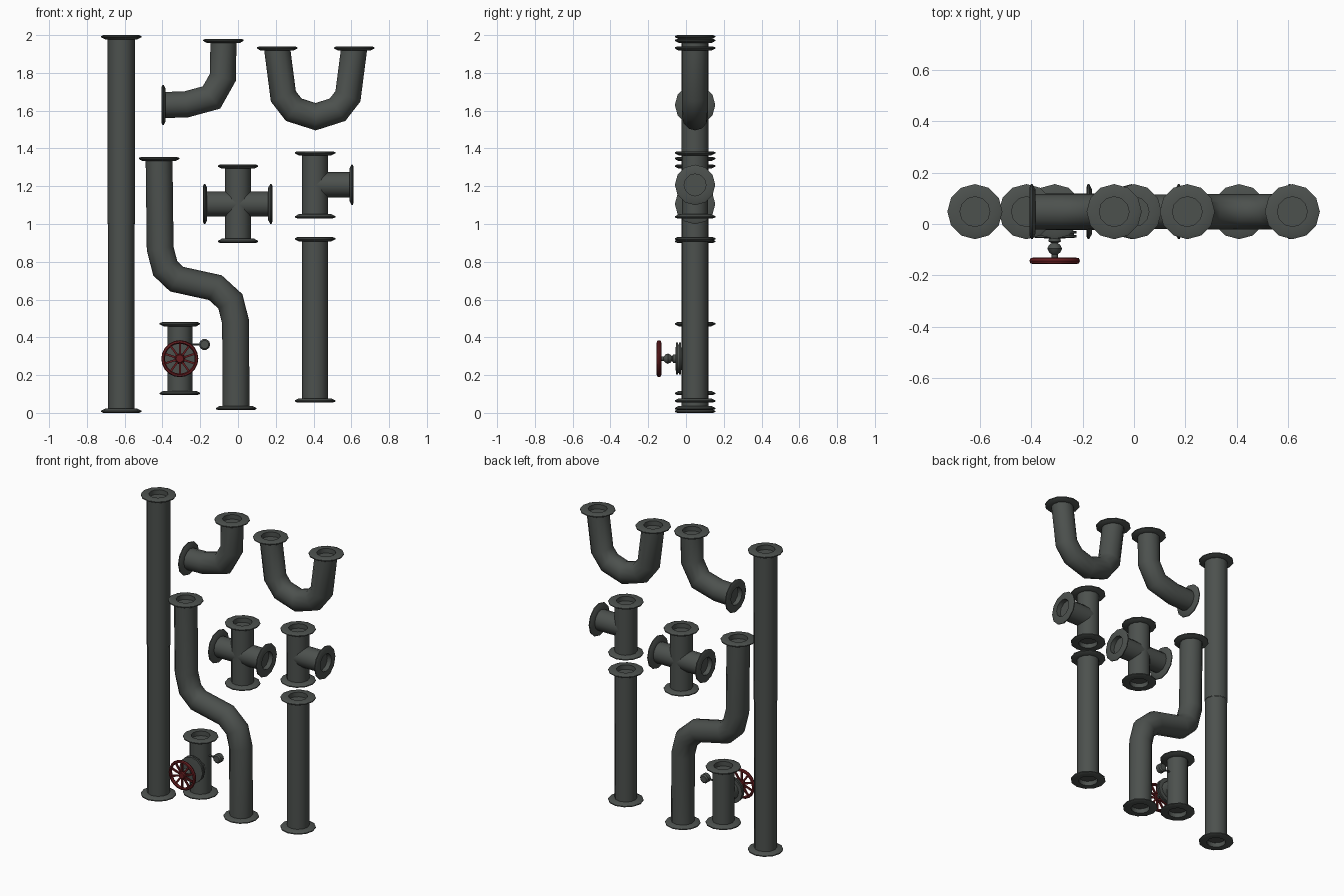
import bpy, bmesh, math
from mathutils import Vector, Matrix

if "Cube" in bpy.data.objects:
    bpy.data.objects.remove(bpy.data.objects["Cube"])

Y0 = 0.048          # depth of the pipe centre plane
R = 0.069           # pipe radius


def material(name, rgb):
    m = bpy.data.materials.new(name)
    m.diffuse_color = (*rgb, 1)
    m.use_nodes = True
    m.node_tree.nodes["Principled BSDF"].inputs["Base Color"].default_value = m.diffuse_color
    return m


IRON = material("dark iron", (0.073, 0.082, 0.076))
RED = material("dark red paint", (0.13, 0.012, 0.014))


def finish(name, bm, mat, angle=40):
    bmesh.ops.remove_doubles(bm, verts=bm.verts, dist=1e-5)
    bmesh.ops.recalc_face_normals(bm, faces=bm.faces)
    me = bpy.data.meshes.new(name)
    bm.to_mesh(me)
    bm.free()
    me.materials.append(mat)
    ob = bpy.data.objects.new(name, me)
    bpy.context.collection.objects.link(ob)
    bpy.ops.object.select_all(action='DESELECT')
    ob.select_set(True)
    bpy.context.view_layer.objects.active = ob
    bpy.ops.object.shade_smooth_by_angle(angle=math.radians(angle))
    return ob


def bridge(bm, rings, closed=False):
    n = len(rings[0])
    pairs = list(zip(rings, rings[1:])) + ([(rings[-1], rings[0])] if closed else [])
    for a, b in pairs:
        for i in range(n):
            j = (i + 1) % n
            bm.faces.new((a[i], a[j], b[j], b[i]))


def lathe(name, profile, origin, axis, mat=IRON, n=12, closed=False):
    """Revolve (radius, height) pairs about an axis through origin."""
    bm = bmesh.new()
    mtx = Matrix.Translation(origin) @ Vector(axis).to_track_quat('Z', 'Y').to_matrix().to_4x4()
    rings = []
    for r, h in profile:
        rings.append([bm.verts.new(mtx @ Vector((r * math.cos(k * math.tau / n),
                                                 r * math.sin(k * math.tau / n), h)))
                      for k in range(n)])
    bridge(bm, rings, closed)
    bmesh.ops.dissolve_degenerate(bm, dist=1e-6, edges=bm.edges)
    return finish(name, bm, mat)


def flange(name, x, z, axis):
    """Rimmed end plate with a recessed bore, outer face at (x, z)."""
    lathe(name, [(0, -0.03), (0.058, -0.03), (0.058, 0), (0.095, 0), (0.107, -0.005),
                 (0.107, -0.011), (0.086, -0.022), (0.06, -0.022)], (x, Y0, z), axis)


def pipe(name, pts, r=R, n=12):
    """Sweep a circle along an x-z path with mitred joints."""
    bm = bmesh.new()
    p = [Vector((x, 0, z)) for x, z in pts]
    rings = []
    for i, c in enumerate(p):
        a = (c - p[i - 1]).normalized() if i else (p[1] - c).normalized()
        b = (p[i + 1] - c).normalized() if i < len(p) - 1 else a
        t = (a + b).normalized()
        side = Vector((t.z, 0, -t.x)) / max(0.5, t.dot(a))
        rings.append([bm.verts.new(c + side * r * math.cos(k * math.tau / n)
                                   + Vector((0, Y0 + r * math.sin(k * math.tau / n), 0)))
                      for k in range(n)])
    bridge(bm, rings)
    finish(name, bm, IRON, 50)


UP, DOWN, LEFT, RIGHT, FRONT = (0, 0, 1), (0, 0, -1), (-1, 0, 0), (1, 0, 0), (0, -1, 0)

# Long straight pipe in two lengths
pipe("long_pipe_lower", [(-0.618, 0.01), (-0.618, 1.0)], 0.069)
pipe("long_pipe_upper", [(-0.618, 1.0), (-0.618, 1.99)], 0.072)
flange("long_pipe_flange_top", -0.618, 2.0, UP)
flange("long_pipe_flange_bottom", -0.618, 0.0, DOWN)

# Short straight pipe
pipe("short_pipe", [(0.408, 0.065), (0.408, 0.92)], 0.068)
flange("short_pipe_flange_top", 0.408, 0.93, UP)
flange("short_pipe_flange_bottom", 0.408, 0.055, DOWN)

# Elbow
pipe("elbow_pipe", [(-0.395, 1.63), (-0.275, 1.633), (-0.14, 1.67), (-0.08, 1.777), (-0.077, 1.97)])
flange("elbow_flange_top", -0.077, 1.98, UP)
flange("elbow_flange_side", -0.405, 1.63, LEFT)

# U bend
pipe("u_bend_pipe", [(0.207, 1.93), (0.24, 1.676), (0.295, 1.605), (0.411, 1.568),
                     (0.527, 1.605), (0.582, 1.676), (0.615, 1.93)])
for x, s in ((0.207, "left"), (0.615, "right")):
    flange("u_bend_flange_" + s, x, 1.94, UP)

# Offset S pipe
pipe("offset_pipe", [(-0.418, 1.345), (-0.412, 0.87), (-0.385, 0.765), (-0.325, 0.708),
                     (-0.12, 0.663), (-0.04, 0.59), (-0.013, 0.483), (-0.01, 0.025)], 0.071)
flange("offset_flange_top", -0.418, 1.355, UP)
flange("offset_flange_bottom", -0.01, 0.015, DOWN)

# Four way cross
pipe("cross_vertical", [(0, 0.91), (0, 1.305)])
pipe("cross_horizontal", [(-0.175, 1.106), (0.17, 1.106)], 0.067)
flange("cross_flange_top", 0, 1.315, UP)
flange("cross_flange_bottom", 0, 0.9, DOWN)
flange("cross_flange_left", -0.185, 1.106, LEFT)
flange("cross_flange_right", 0.182, 1.106, RIGHT)

# Tee
pipe("tee_vertical", [(0.408, 1.04), (0.408, 1.375)])
pipe("tee_branch", [(0.408, 1.207), (0.6, 1.207)], 0.067)
flange("tee_flange_top", 0.408, 1.385, UP)
flange("tee_flange_bottom", 0.408, 1.03, DOWN)
flange("tee_flange_side", 0.612, 1.207, RIGHT)

# Valve body
VX, VZ = -0.308, 0.287
pipe("valve_body", [(VX, 0.105), (VX, 0.47)], 0.066)
flange("valve_flange_top", VX, 0.48, UP)
flange("valve_flange_bottom", VX, 0.095, DOWN)

# Valve bonnet: neck, two plates, then the turned stem (heights run towards the front)
lathe("valve_bonnet", [(0.06, -0.05), (0.06, 0.027), (0.085, 0.027), (0.085, 0.037), (0.075, 0.037),
                       (0.075, 0.042), (0.085, 0.042), (0.085, 0.053), (0.03, 0.056), (0, 0.056)],
      (VX, 0, VZ), FRONT)
lathe("valve_stem", [(0.022, 0.05), (0.024, 0.068), (0.012, 0.074), (0.022, 0.082), (0.029, 0.096),
                     (0.022, 0.11), (0.012, 0.118), (0.012, 0.15), (0, 0.15)], (VX, 0, VZ), FRONT, n=10)

# Hand wheel: rim, hub and ten spokes
WY = -0.143
lathe("wheel_rim", [(0.098, 0), (0.094, 0.01), (0.085, 0.012), (0.079, 0), (0.085, -0.012), (0.094, -0.01)],
      (VX, WY, VZ), FRONT, RED, 20, True)
lathe("wheel_hub", [(0, -0.012), (0.024, -0.012), (0.027, 0), (0.02, 0.012), (0, 0.012)],
      (VX, WY, VZ), FRONT, RED, 10)
bm = bmesh.new()
for k in range(10):
    turn = Matrix.Translation((VX, WY, VZ)) @ Matrix.Rotation(k * math.tau / 10, 4, 'Y')
    bmesh.ops.create_cube(bm, size=1, matrix=turn @ Matrix.Translation((0, 0, 0.052))
                          @ Matrix.Diagonal((0.011, 0.01, 0.066, 1)))
finish("wheel_spokes", bm, RED, 30)

# Small round gauge on a thin arm
lathe("gauge_arm", [(0, 0), (0.006, 0), (0.006, 0.09), (0, 0.09)], (-0.275, Y0, 0.362), RIGHT, n=6)
lathe("gauge", [(0, -0.022), (0.022, -0.022), (0.03, -0.014), (0.03, 0.014), (0.022, 0.022), (0, 0.022)],
      (-0.177, Y0, 0.362), FRONT, n=10)
